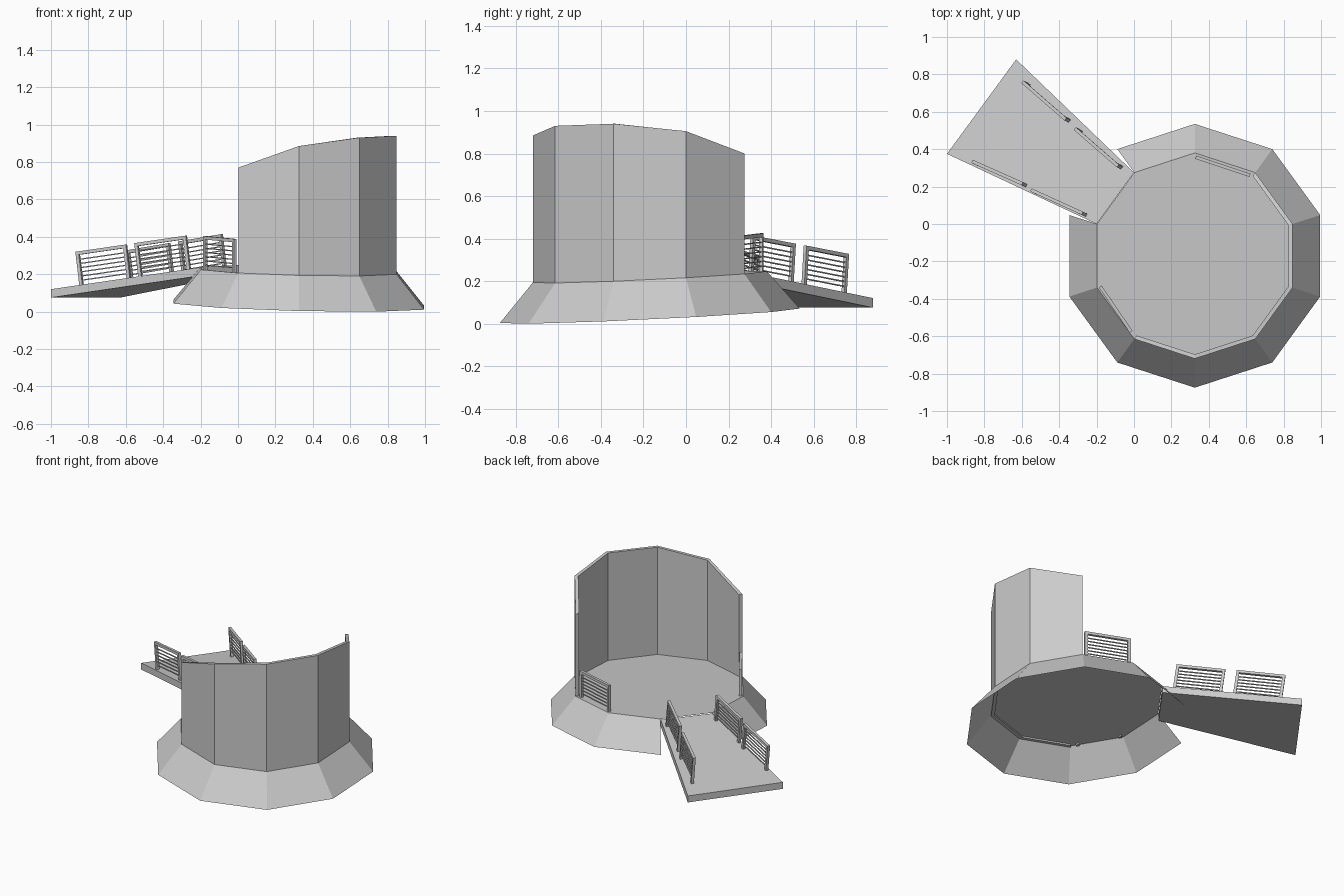
import bpy, math
from mathutils import Vector

if "Cube" in bpy.data.objects:
    bpy.data.objects.remove(bpy.data.objects["Cube"])

CX, CY = 0.325, -0.17


def plane_z(x, y, h):
    # gently tilted level shared by floor and skirt
    return h - 0.024 * (x - CX) + 0.048 * (y - CY)


def corner(k, r, h=None, z=0):
    a = math.radians(90 + 36 * k)
    x, y = CX + r * math.cos(a), CY + r * math.sin(a)
    return Vector((x, y, z if h is None else plane_z(x, y, h)))


def make(name, verts, faces):
    me = bpy.data.meshes.new(name)
    me.from_pydata([tuple(v) for v in verts], [], faces)
    me.update()
    ob = bpy.data.objects.new(name, me)
    bpy.context.collection.objects.link(ob)
    return ob


BOX = [(0, 2, 3, 1), (4, 5, 7, 6), (0, 1, 5, 4), (2, 6, 7, 3), (0, 4, 6, 2), (1, 3, 7, 5)]

# Floor
make("floor", [corner(k, 0.55, 0.22) for k in range(10)], [tuple(range(10))])

# Sloped skirt, open where the ramp joins (corner 1 to 2)
ring = [corner(k % 10, r, h) for k in range(2, 12) for r, h in ((0.705, 0.037), (0.55, 0.22))]
make("skirt", ring, [(2 * i, 2 * i + 2, 2 * i + 3, 2 * i + 1) for i in range(9)])

# Tall wall on five sides with a sloping top
tops = [0.77, 0.885, 0.93, 0.94, 0.905, 0.80]
wv, wf = [], []
for i, t in enumerate(tops):
    k = 4 + i
    for r in (0.55, 0.527):
        wv += [corner(k, r, 0.21), corner(k, r, z=t)]
for i in range(5):
    a, b = 4 * i, 4 * i + 4
    wf += [(a, b, b + 1, a + 1), (a + 2, a + 3, b + 3, b + 2),
           (a + 1, b + 1, b + 3, a + 3), (a, a + 2, b + 2, b)]
wf += [(0, 1, 3, 2), (20, 22, 23, 21)]
make("wall", wv, wf)

# Ramp slab, widening away from the floor
deck = [Vector((-0.2, 0, 0.237)), Vector((0, 0.275, 0.245)),
        Vector((-0.63, 0.88, 0.12)), Vector((-1, 0.375, 0.12))]
slab = deck + [v - Vector((0, 0, 0.045)) for v in deck]
make("ramp", slab, [(0, 1, 2, 3), (7, 6, 5, 4)] +
     [(i, i + 4, (i + 1) % 4 + 4, (i + 1) % 4) for i in range(4)])
normal = (deck[1] - deck[0]).cross(deck[3] - deck[0]).normalized()


def deck_point(x, y):
    d = deck[3]
    return Vector((x, y, d.z - (normal.x * (x - d.x) + normal.y * (y - d.y)) / normal.z))


# Railing: two posts, a top rail and thin bars
def railing(name, p0, p1, up, height=0.18):
    along = (p1 - p0).normalized()
    side = along.cross(up).normalized()
    verts, faces = [], []

    def beam(a, b, u, v, w):
        n = len(verts)
        for p in (a, b):
            for s in (-w, w):
                for t in (-w, w):
                    verts.append(p + u * s + v * t)
        faces.extend(tuple(n + j for j in f) for f in BOX)

    w = 0.009
    for p in (p0 + along * w, p1 - along * w):
        beam(p - up * 0.01, p + up * (height - 2 * w), along, side, w)
    top = up * (height - w)
    beam(p0 + top, p1 + top, side, up, w)
    for i in range(6):
        o = up * (0.025 + i * 0.0225)
        beam(p0 + o, p1 + o, side, up, 0.003)
    make(name, verts, faces)


ramp_rails = [(-0.845, 0.325, -0.575, 0.205), (-0.53, 0.172, -0.255, 0.047),
              (-0.575, 0.75, -0.345, 0.55), (-0.295, 0.5, -0.065, 0.3)]
for i, (x0, y0, x1, y1) in enumerate(ramp_rails):
    railing(f"ramp_railing_{i + 1}", deck_point(x0, y0), deck_point(x1, y1), normal)

for i, (x0, y0, x1, y1) in enumerate([(0.33, 0.357, 0.62, 0.26), (-0.18, -0.335, -0.015, -0.577)]):
    railing(f"floor_railing_{i + 1}", Vector((x0, y0, plane_z(x0, y0, 0.22))),
            Vector((x1, y1, plane_z(x1, y1, 0.22))), Vector((0, 0, 1)))
